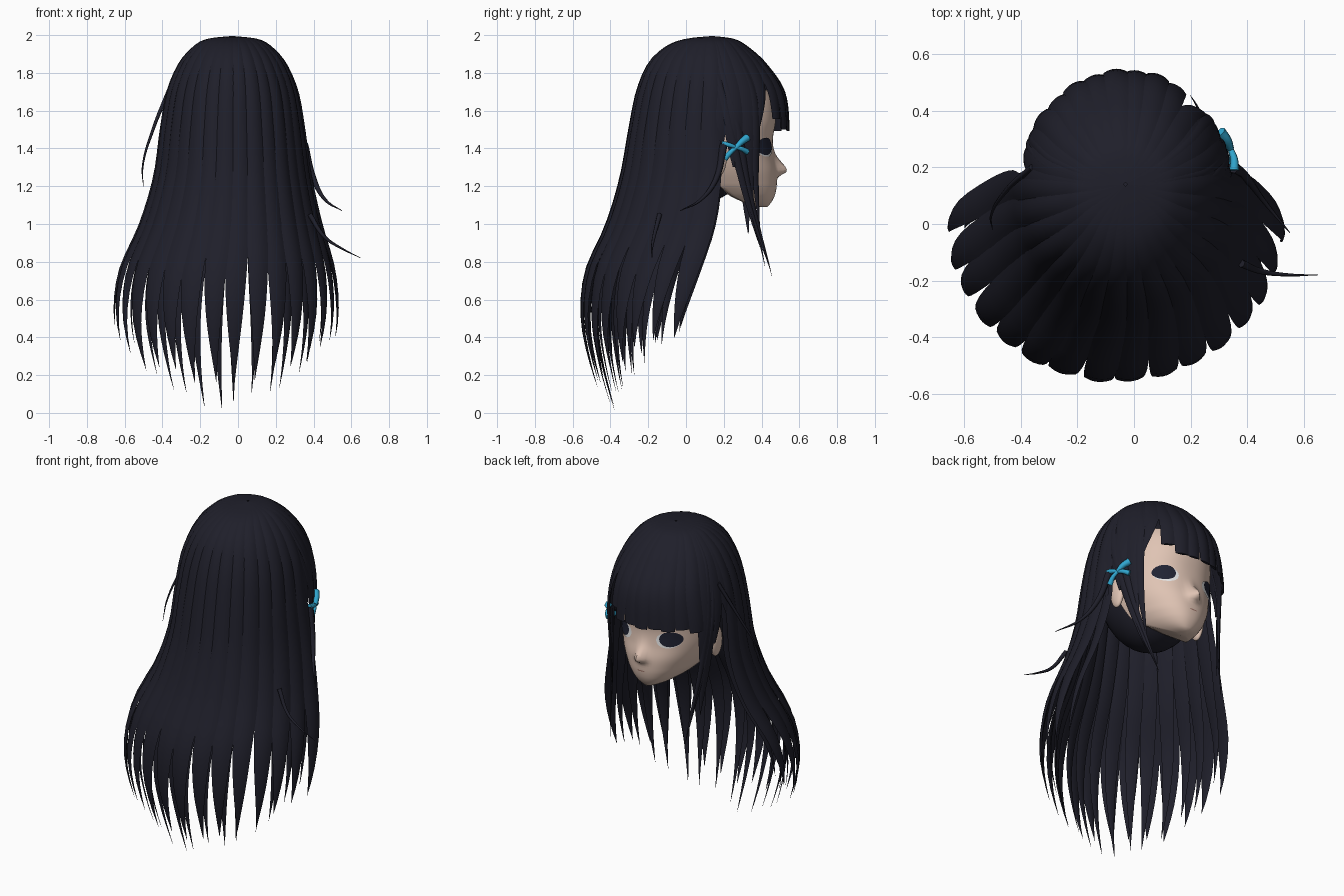
import bpy, bmesh, math, random

random.seed(4)
if "Cube" in bpy.data.objects:
    bpy.data.objects.remove(bpy.data.objects["Cube"])


def material(name, rgb):
    m = bpy.data.materials.new(name)
    m.use_nodes = True
    m.diffuse_color = (*rgb, 1)
    bsdf = next(n for n in m.node_tree.nodes if n.type == 'BSDF_PRINCIPLED')
    bsdf.inputs["Base Color"].default_value = (*rgb, 1)
    bsdf.inputs["Roughness"].default_value = 0.8
    return m


HAIR = material("dark navy hair", (0.0135, 0.0135, 0.023))
SKIN = material("skin", (0.74, 0.55, 0.455))
WHITE = material("eye white", (0.85, 0.85, 0.85))
IRIS = material("dark iris", (0.014, 0.016, 0.032))
LIP = material("lip line", (0.30, 0.14, 0.11))
BLUE = material("blue ribbon", (0.03, 0.38, 0.62))

# Hair surface rings: z, centre x, centre y, x radius, y radius
CROWN_BACK = [(1.995, -.03, .14, .005, .005), (1.98, -.03, .13, .13, .13),
              (1.94, -.03, .13, .20, .23), (1.85, -.03, .13, .275, .32),
              (1.7, -.03, .13, .335, .38), (1.5, -.03, .13, .37, .42)]
BACK = CROWN_BACK + [(1.25, -.03, .14, .405, .475), (1.0, -.04, .11, .47, .52),
                     (.75, -.06, .05, .56, .57), (.5, -.065, 0, .585, .545),
                     (.25, -.06, -.03, .54, .47), (.0, -.05, -.05, .45, .37)]
FRONT_DEPTH = (.005, .12, .19, .285, .38, .405)
FRONT = [(*r[:4], d) for r, d in zip(CROWN_BACK, FRONT_DEPTH)]
FRONT += [(1.25, -.03, .13, .36, .40), (1.0, -.03, .13, .34, .42),
          (.75, -.03, .13, .33, .45), (.5, -.03, .13, .32, .45)]


def sample(rows, s):
    """Catmull-Rom interpolation of the rings."""
    last = len(rows) - 1
    i = max(0, min(int(s), last - 1))
    t = s - i
    a, b, c, d = (rows[max(0, min(k, last))] for k in (i - 1, i, i + 1, i + 2))
    return [q + .5 * t * (r - p + t * (2 * p - 5 * q + 4 * r - w + t * (3 * (q - r) + w - p)))
            for p, q, r, w in zip(a, b, c, d)]


def smooth(ob, angle=50):
    bpy.ops.object.select_all(action='DESELECT')
    ob.select_set(True)
    bpy.context.view_layer.objects.active = ob
    bpy.ops.object.shade_smooth_by_angle(angle=math.radians(angle))


def make_mesh(name, verts, faces, mat, angle=50):
    me = bpy.data.meshes.new(name)
    me.from_pydata(verts, [], faces)
    bm = bmesh.new()
    bm.from_mesh(me)
    bmesh.ops.remove_doubles(bm, verts=bm.verts, dist=1e-5)
    bmesh.ops.recalc_face_normals(bm, faces=bm.faces)
    bm.to_mesh(me)
    bm.free()
    ob = bpy.data.objects.new(name, me)
    bpy.context.collection.objects.link(ob)
    me.materials.append(mat)
    smooth(ob, angle)


def loft(rings):
    """Join closed rings of equal size and cap both ends."""
    n = len(rings[0])
    verts = [p for r in rings for p in r]
    faces = [(j * n + i, j * n + (i + 1) % n, (j + 1) * n + (i + 1) % n, (j + 1) * n + i)
             for j in range(len(rings) - 1) for i in range(n)]
    faces += [tuple(range(n)), tuple(range(len(verts) - n, len(verts)))]
    return verts, faces


def lock(name, rows, th0, th1, half, end, taper, tip=0.01, scale=1.0, thick=.01, start=0.0,
         power=1.5):
    """One lens-shaped lock running over the hair surface from crown to tip."""
    steps, rings = 30, []
    across = [-1, -.6, -.2, .2, .6, 1]
    section = [(v, 1) for v in across] + [(v, -1) for v in reversed(across[1:-1])]
    for k in range(steps + 1):
        s = start + (end - start) * k / steps
        z, cx, cy, rx, ry = sample(rows, s)
        f = max(0, (s - taper) / (end - taper))
        w = half * (tip + (1 - tip) * (1 - f ** power))
        swing = max(0, (s - 3) / (end - 3)) ** 1.3
        th = th0 + (th1 - th0) * swing
        d = thick * min(1, s / 4) * (w / half) ** .7
        ring = []
        for v, side in section:
            a = math.radians(th + v * w)
            off = d * side * (1 - v * v)
            ring.append((cx + (rx * scale + off) * math.cos(a),
                         cy + (ry * scale + off) * math.sin(a), z))
        rings.append(ring)
    make_mesh(name, *loft(rings), HAIR)


# Long back hair: broad outer locks, narrower inner ones behind them
COUNT = 16
for i in range(COUNT):
    f = i / (COUNT - 1)
    top, low = 180 + 181 * f, 183 + 171 * f
    half = 6.9
    drop = abs(math.sin(math.radians(low)))
    end = 9.2 + 1.2 * drop + random.uniform(-.2, .2)
    lock(f"back_hair_outer_{i + 1}", BACK, top, low + random.uniform(-1, 1), half,
         end, 6.5 + random.uniform(-.2, .4), scale=1.008 + .006 * (i % 2), power=1.8, thick=.012)
    end = 9.15 + 1.75 * drop + random.uniform(-.35, .05)
    lock(f"back_hair_inner_{i + 1}", BACK, top, low + random.uniform(-1, 3), half,
         end, 5.8, scale=.91 - .03 * (i % 2), start=3, power=1.3)

# Blunt fringe
for i, (th, end) in enumerate([(59, 4.75), (71, 5.0), (83, 5.0), (95, 5.03),
                               (107, 5.0), (119, 5.03), (131, 5.0), (143, 5.1)]):
    lock(f"fringe_{i + 1}", FRONT, th, th + 1, 7.6, end, 3.4, tip=.78,
         scale=1.005 + .012 * (i % 2))

# Side hair: wide panels and thin forward-swept tails
for i, (a, b, half, end, taper, tip) in enumerate([
        (3, 4, 9, 5.9, 4.7, .1), (17, 18, 9, 5.8, 4.6, .1), (30, 33, 11, 6.5, 3.4, .05),
        (48, 38, 10, 5.1, 2.5, .05), (34, 38, 5, 7.2, 4.5, .02), (10, 46, 4, 8.1, 4.5, .02),
        (2, 45, 4, 8.0, 4.8, .02), (4, 37, 3.5, 7.5, 4.8, .02),
        (154, 152, 10, 7.2, 4.0, .03), (166, 161, 9, 5.5, 4.0, .1), (176, 176, 9, 5.0, 3.8, .1),
        (160, 140, 4, 7.9, 4.5, .02), (166, 142, 3, 7.6, 4.5, .02)]):
    lock(f"side_hair_{i + 1}", FRONT, a, b, half, end, taper, tip)


def strand(name, pts, radius, mat, tip=.08):
    cu = bpy.data.curves.new(name, 'CURVE')
    cu.dimensions = '3D'
    cu.bevel_depth = radius
    cu.bevel_resolution = 1
    cu.resolution_u = 8
    cu.use_fill_caps = True
    sp = cu.splines.new('BEZIER')
    sp.bezier_points.add(len(pts) - 1)
    for i, (bp, p) in enumerate(zip(sp.bezier_points, pts)):
        bp.co = p
        bp.handle_left_type = bp.handle_right_type = 'AUTO'
        bp.radius = 1 + (tip - 1) * i / (len(pts) - 1)
    cu.materials.append(mat)
    ob = bpy.data.objects.new(name, cu)
    bpy.context.collection.objects.link(ob)


# Flyaway wisps
strand("wisp_right", [(-.36, .2, 1.72), (-.45, .12, 1.5), (-.505, .03, 1.3), (-.5, -.02, 1.19)],
       .012, HAIR)
strand("wisp_left_upper", [(.35, .2, 1.42), (.4, .16, 1.24), (.46, .08, 1.13), (.55, -.03, 1.07)],
       .022, HAIR)
strand("wisp_left_lower", [(.38, -.14, 1.05), (.46, -.17, .93), (.55, -.18, .87), (.65, -.18, .82)],
       .014, HAIR)

# Ribbon tied on the side hair: four arms widening from a knot
KNOT = (.342, .265, 1.405)
for i, (y, z, r) in enumerate([(.19, 1.425, .017), (.325, 1.458, .021),
                               (.325, 1.382, .016), (.205, 1.345, .018)]):
    end = (.354 - .37 * (y - .19), y, z)
    middle = tuple((a + b) / 2 + d for a, b, d in zip(KNOT, end, (.006, 0, .004)))
    strand(f"ribbon_arm_{i + 1}", [end, middle, KNOT], r, BLUE, tip=.6)

# Face rings: z, front y, half width, back y
CX = -.03
FACE = [(1.09, .43, .035, .37), (1.11, .45, .09, .32), (1.15, .47, .15, .24),
        (1.2, .48, .2, .18), (1.28, .48, .245, .15), (1.36, .465, .275, .13),
        (1.45, .46, .285, .13), (1.55, .475, .285, .13), (1.65, .465, .275, .13),
        (1.75, .42, .25, .13)]


def face_row(z):
    i = max(k for k in range(len(FACE) - 1) if FACE[k][0] <= z)
    return sample(FACE, i + (z - FACE[i][0]) / (FACE[i + 1][0] - FACE[i][0]))


def face_y(x, z):
    _, front, w, back = face_row(z)
    u = min(1, abs(x) / w)
    y = back + (front - back) * (1 - u ** 2.3) ** (1 / 2.1)
    spread = .022 if z < 1.28 else .07
    return y + .055 * math.exp(-(x / .032) ** 2 - ((z - 1.28) / spread) ** 2)


rings = []
for k in range(45):
    z = 1.09 + .62 * k / 44
    w, back = face_row(z)[2:]
    xs = [w * math.sin(math.pi / 2 * (j / 20 - 1)) for j in range(41)]
    rings.append([(CX + x, face_y(x, z), z) for x in xs] + [(CX, back - .01, z)])
make_mesh("face", *loft(rings), SKIN, 60)


def face_plate(name, x, z, rx, rz, lift, mat):
    """Thin oval laid over the face."""
    n = 24
    verts = [(CX + x, face_y(x, z) + lift, z)]
    for r in (.5, 1):
        for i in range(n):
            a = 2 * math.pi * i / n
            px, pz = x + r * rx * math.cos(a), z + r * rz * math.sin(a)
            verts.append((CX + px, face_y(px, pz) + lift, pz))
    faces = [(0, 1 + i, 1 + (i + 1) % n) for i in range(n)]
    faces += [(1 + i, 1 + n + i, 1 + n + (i + 1) % n, 1 + (i + 1) % n) for i in range(n)]
    make_mesh(name, verts, faces, mat)


def ellipsoid(name, loc, size, mat):
    bpy.ops.mesh.primitive_uv_sphere_add(segments=32, ring_count=20, location=loc)
    ob = bpy.context.object
    ob.name = name
    ob.scale = size
    ob.data.materials.append(mat)
    smooth(ob)


# Eyes, ears and mouth
for side, label in ((1, "left"), (-1, "right")):
    face_plate(f"eye_white_{label}", side * .146, 1.403, .062, .047, .004, WHITE)
    face_plate(f"iris_{label}", side * .158, 1.411, .055, .046, .008, IRIS)
    ellipsoid(f"ear_{label}", (CX + side * .29, .165, 1.345), (.026, .05, .095), SKIN)
face_plate("mouth", 0, 1.2, .026, .003, .003, LIP)

# Dark scalp under the hair
ellipsoid("scalp", (CX, .1, 1.53), (.3, .29, .41), HAIR)
